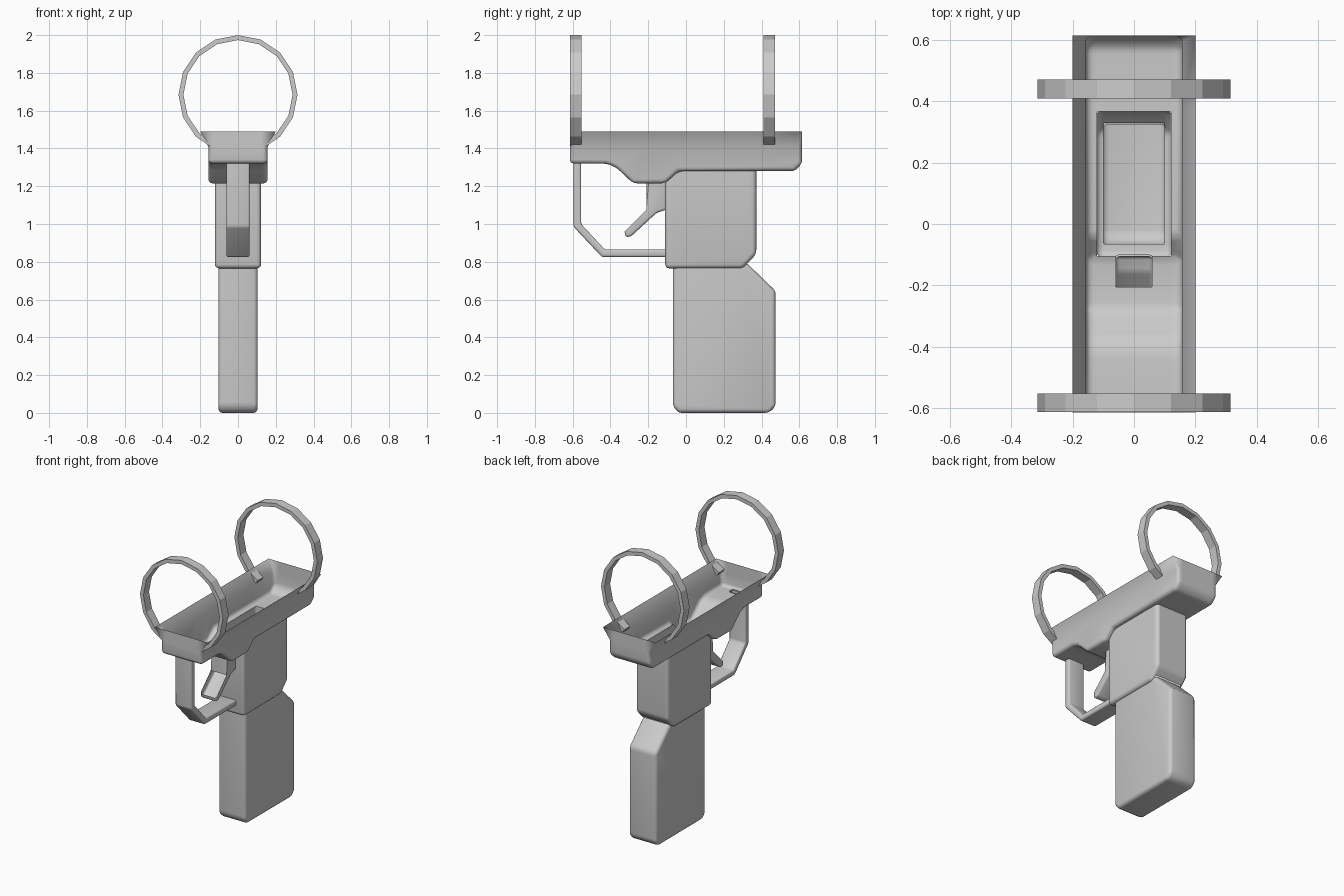
import bpy, bmesh
from math import sin, cos, radians
from mathutils import Vector

if "Cube" in bpy.data.objects:
    bpy.data.objects.remove(bpy.data.objects["Cube"], do_unlink=True)

grey = bpy.data.materials.new("plain grey")
grey.use_nodes = True
COLOUR = (0.6, 0.6, 0.6, 1)
grey.diffuse_color = COLOUR
grey.node_tree.nodes["Principled BSDF"].inputs["Base Color"].default_value = COLOUR


def shell(profile, half_width, bevel, is_open=None):
    """Extrude a (y, z) profile across x, remove its open faces, round the edges."""
    bm = bmesh.new()
    face = bm.faces.new([bm.verts.new((-half_width, y, z)) for y, z in profile])
    new = bmesh.ops.extrude_face_region(bm, geom=[face])["geom"]
    moved = [v for v in new if isinstance(v, bmesh.types.BMVert)]
    bmesh.ops.translate(bm, verts=moved, vec=(2 * half_width, 0, 0))
    bmesh.ops.recalc_face_normals(bm, faces=bm.faces)
    if is_open:
        gone = [f for f in bm.faces if is_open(f.normal, f.calc_center_median())]
        bmesh.ops.delete(bm, geom=gone, context="FACES")
    edges = [e for e in bm.edges if len(e.link_faces) == 2 and e.calc_face_angle() > 0.2]
    bmesh.ops.bevel(bm, geom=edges, offset=bevel, segments=3, profile=0.5,
                    affect="EDGES", clamp_overlap=True)
    return bm


def cut_floor(bm, half_width, y0, y1, z_max):
    """Cut a rectangular opening in the downward faces."""
    for axis, values in ((0, (-half_width, half_width)), (1, (y0, y1))):
        for value in values:
            point, normal = Vector(), Vector()
            point[axis], normal[axis] = value, 1
            bmesh.ops.bisect_plane(bm, geom=bm.verts[:] + bm.edges[:] + bm.faces[:],
                                   plane_co=point, plane_no=normal, dist=1e-5)
    gone = []
    for f in bm.faces:
        c = f.calc_center_median()
        if f.normal.z < -0.3 and abs(c.x) < half_width and y0 < c.y < y1 and c.z < z_max:
            gone.append(f)
    bmesh.ops.delete(bm, geom=gone, context="FACES")


def finish(bm, name, smooth=True):
    mesh = bpy.data.meshes.new(name)
    bm.to_mesh(mesh)
    bm.free()
    mesh.materials.append(grey)
    obj = bpy.data.objects.new(name, mesh)
    bpy.context.collection.objects.link(obj)
    if smooth:
        bpy.ops.object.select_all(action="DESELECT")
        obj.select_set(True)
        bpy.context.view_layer.objects.active = obj
        bpy.ops.object.shade_smooth_by_angle(angle=radians(40))
    return obj


def upward(n, c):
    return n.z > 0.5


# Open tray with a stepped floor
END = 0.615
tray = shell([(-END, 1.41), (-END, 1.32), (-0.42, 1.32), (-0.37, 1.3), (-0.28, 1.215),
              (-0.11, 1.215), (-0.04, 1.28), (0.575, 1.28), (END, 1.32), (END, 1.41)],
             0.157, 0.022, upward)
# Flared rim
rim = [e for e in tray.edges if e.is_boundary]
new = bmesh.ops.extrude_edge_only(tray, edges=rim)["geom"]
for v in [g for g in new if isinstance(g, bmesh.types.BMVert)]:
    v.co.z = 1.49
    if abs(v.co.x) > 0.13:
        v.co.x = 0.2 if v.co.x > 0 else -0.2
    if abs(v.co.y) > 0.585:
        v.co.y = END if v.co.y > 0 else -END
bmesh.ops.remove_doubles(tray, verts=tray.verts, dist=1e-4)
# Openings into the hollow parts below
cut_floor(tray, 0.12, -0.105, 0.367, 1.35)
cut_floor(tray, 0.058, -0.205, -0.105, 1.35)
cut_floor(tray, 0.058, -0.59, -0.56, 1.35)
finish(tray, "tray")

# Hollow upper grip
grip = shell([(-0.11, 1.215), (-0.11, 0.765), (0.3, 0.765), (0.372, 0.84),
              (0.372, 1.28), (-0.04, 1.28)], 0.123, 0.022, upward)
cut_floor(grip, 0.1, -0.065, 0.33, 0.8)
finish(grip, "upper_grip")

# Hollow lower grip
lower = shell([(-0.07, 0.77), (-0.07, 0.035), (-0.04, 0), (0.44, 0), (0.475, 0.035),
               (0.475, 0.645), (0.325, 0.79), (0.3, 0.77)],
              0.104, 0.022, lambda n, c: n.z > 0.3 and c.y < 0.33)
finish(lower, "lower_grip")

# Trigger
trigger = shell([(-0.21, 1.22), (-0.21, 1.075), (-0.325, 0.96), (-0.32, 0.93),
                 (-0.29, 0.935), (-0.155, 1.06), (-0.105, 1.075), (-0.105, 1.22)],
                0.06, 0.012, upward)
finish(trigger, "trigger")

# Trigger guard
guard = shell([(-0.595, 1.325), (-0.595, 0.985), (-0.445, 0.825), (-0.1, 0.825),
               (-0.1, 0.865), (-0.43, 0.865), (-0.555, 1.0), (-0.555, 1.325)],
              0.062, 0.011, lambda n, c: n.z > 0.9 and c.z > 1.3)
finish(guard, "trigger_guard")


# Open rings, ending just inside the tray rim
def ring(name, y0, y1):
    steps = [radians(-45 + 22.5 * i) for i in range(13)]
    outer = [(0.315 * cos(a), 1.685 + 0.315 * sin(a)) for a in steps]
    inner = [(0.289 * cos(a), 1.685 + 0.289 * sin(a)) for a in steps]
    outer = [(0.15, 1.413)] + outer + [(-0.15, 1.413)]
    inner = [(0.138, 1.434)] + inner + [(-0.138, 1.434)]
    bm = bmesh.new()
    rows = [[bm.verts.new((x, y, z)) for x, z in line]
            for line, y in ((outer, y0), (outer, y1), (inner, y1), (inner, y0))]
    for a, b in zip(rows, rows[1:] + rows[:1]):
        for i in range(len(a) - 1):
            bm.faces.new((a[i], a[i + 1], b[i + 1], b[i]))
    for end in (0, -1):
        bm.faces.new([row[end] for row in rows])
    bmesh.ops.recalc_face_normals(bm, faces=bm.faces)
    finish(bm, name, smooth=False)


ring("front_ring", -0.613, -0.552)
ring("back_ring", 0.41, 0.472)
